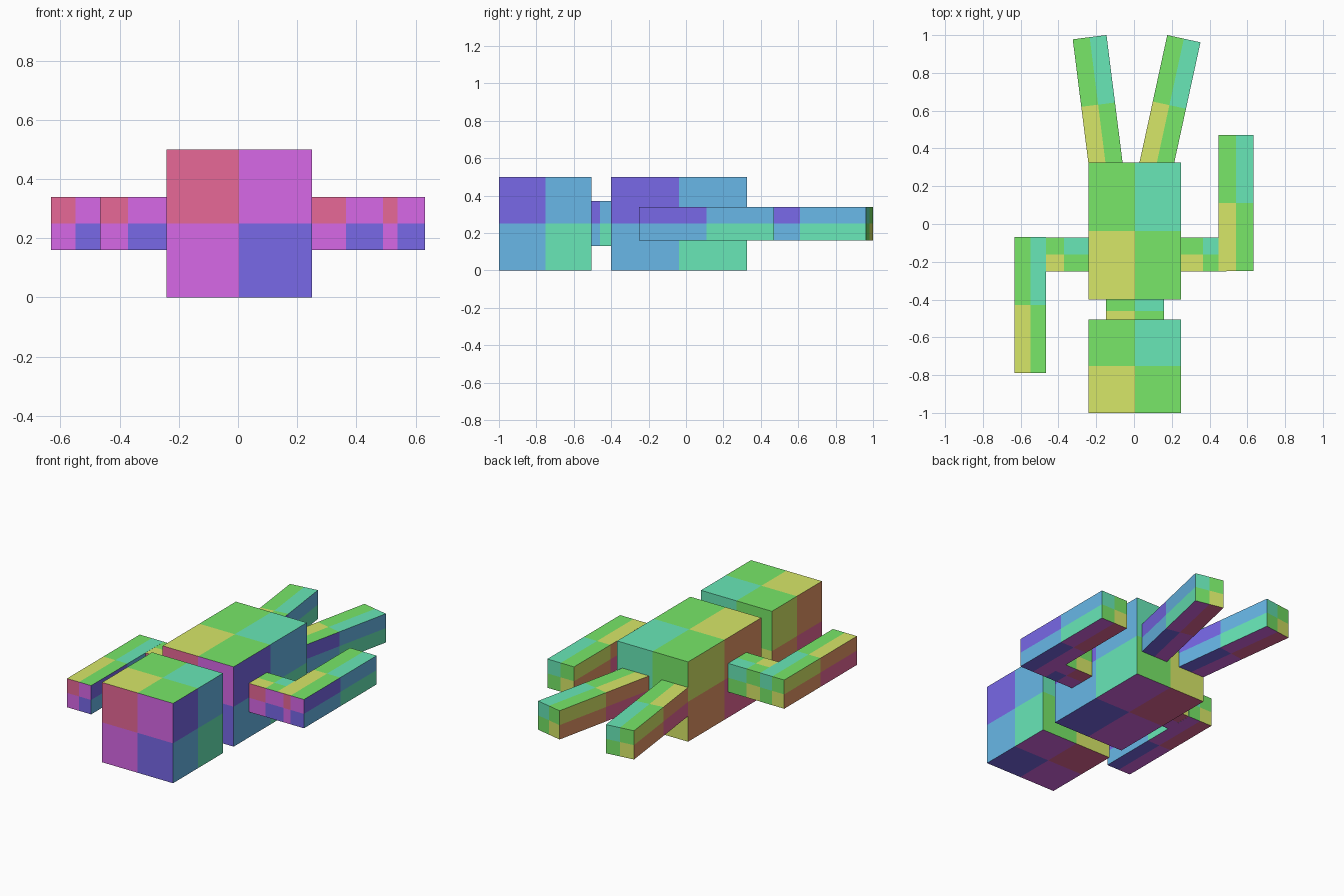
import bpy, bmesh, math, colorsys
from mathutils import Matrix, Vector

if "Cube" in bpy.data.objects:
    bpy.data.objects.remove(bpy.data.objects["Cube"])


def linear(c):
    return c / 12.92 if c <= 0.04045 else ((c + 0.055) / 1.055) ** 2.4


# Eight evenly spaced colours around the hue wheel
mats = []
for i, name in enumerate(("orange", "yellow", "green", "teal",
                          "blue", "violet", "magenta", "pink")):
    m = bpy.data.materials.new(name)
    rgb = colorsys.hsv_to_rgb((22.5 + 45 * i) / 360, 0.55, 0.915)
    m.diffuse_color = (*[linear(c) for c in rgb], 1)
    m.use_nodes = True
    m.node_tree.nodes["Principled BSDF"].inputs["Base Color"].default_value = m.diffuse_color
    mats.append(m)

# Face direction -> middle colour, and the direction in which the hue advances
rules = {(0, -1, 0): (6, (-1, 0, 1)), (0, 1, 0): (2, (1, 0, 1)),
         (1, 0, 0): (4, (0, -1, 1)), (-1, 0, 0): (0, (0, 1, 1)),
         (0, 0, 1): (2, (1, 1, 0)), (0, 0, -1): (6, (-1, 1, 0))}


def block(name, lo, hi, turn=0):
    """Box whose six sides are each split into a two by two colour check."""
    lo, hi = Vector(lo), Vector(hi)
    bm = bmesh.new()
    bmesh.ops.create_cube(bm, size=2)
    bmesh.ops.subdivide_edges(bm, edges=bm.edges[:], cuts=1, use_grid_fill=True)
    bm.normal_update()
    for f in bm.faces:
        base, grow = rules[tuple(round(n) for n in f.normal)]
        c = f.calc_center_median()
        step = sum(g * math.copysign(1, v) for g, v in zip(grow, c)) / 2
        f.material_index = (base + round(step)) % 8
    bm.transform(Matrix.Diagonal((*((hi - lo) / 2), 1)))
    mesh = bpy.data.meshes.new(name)
    bm.to_mesh(mesh)
    bm.free()
    for m in mats:
        mesh.materials.append(m)
    ob = bpy.data.objects.new(name, mesh)
    ob.location = (lo + hi) / 2
    ob.rotation_euler.z = math.radians(turn)
    bpy.context.collection.objects.link(ob)
    return ob


# Head, neck and torso
block("head", (-0.242, -1.0, 0), (0.25, -0.505, 0.5))
block("neck", (-0.148, -0.525, 0.13), (0.16, -0.395, 0.37))
block("torso", (-0.242, -0.4, 0), (0.25, 0.325, 0.5))

# Arms: one reaches forward, the other back
block("left_upper_arm", (-0.505, -0.252, 0.1603), (-0.237, -0.071, 0.3397))
block("left_forearm", (-0.632, -0.79, 0.16), (-0.465, -0.07, 0.34))
block("right_upper_arm", (0.24, -0.2503, 0.1603), (0.49, -0.071, 0.3397))
block("right_forearm", (0.447, -0.25, 0.16), (0.632, 0.47, 0.34))

# Splayed legs, placed by the centre of the foot end and the angle
for name, foot, turn in (("left_leg", (-0.235, 0.989), 7.2),
                         ("right_leg", (0.264, 0.981), -12.3)):
    w, length = 0.09, 0.72
    a = math.radians(turn)
    cx = foot[0] + math.sin(a) * length / 2
    cy = foot[1] - math.cos(a) * length / 2
    block(name, (cx - w, cy - length / 2, 0.16), (cx + w, cy + length / 2, 0.34), turn)
